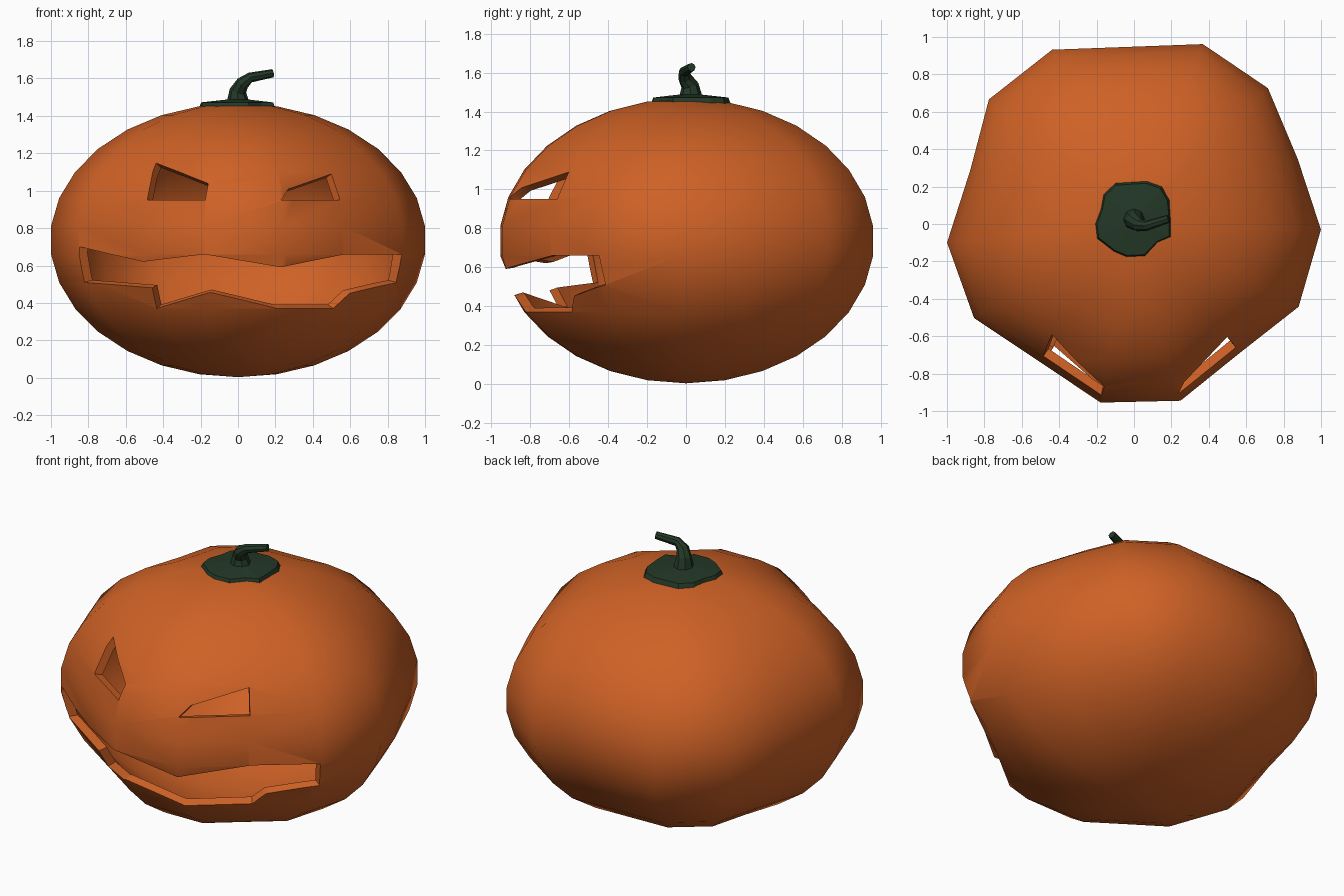
import bpy, bmesh, math
from mathutils import Vector

if "Cube" in bpy.data.objects:
    bpy.data.objects.remove(bpy.data.objects["Cube"])

CZ, HZ = 0.735, 0.732


def material(name, rgb):
    m = bpy.data.materials.new(name)
    m.diffuse_color = (*rgb, 1)
    m.use_nodes = True
    m.node_tree.nodes["Principled BSDF"].inputs["Base Color"].default_value = m.diffuse_color
    return m


orange = material("pumpkin orange", (0.62, 0.12, 0.019))
green = material("dark stem green", (0.017, 0.04, 0.02))


def make(name, verts, faces, mat):
    me = bpy.data.meshes.new(name)
    me.from_pydata([tuple(v) for v in verts], [], faces)
    bm = bmesh.new()
    bm.from_mesh(me)
    bmesh.ops.recalc_face_normals(bm, faces=bm.faces)
    bm.to_mesh(me)
    bm.free()
    me.materials.append(mat)
    ob = bpy.data.objects.new(name, me)
    bpy.context.collection.objects.link(ob)
    return ob


def loft(rings, closed=False):
    """Join equal-length rings; cap both ends unless the loft is a closed loop."""
    n, k = len(rings[0]), len(rings)
    verts = [v for r in rings for v in r]
    faces = []
    for i in range(k if closed else k - 1):
        a, b = i * n, (i + 1) % k * n
        faces += [(a + j, a + (j + 1) % n, b + (j + 1) % n, b + j) for j in range(n)]
    if not closed:
        faces += [tuple(range(n)), tuple(range((k - 1) * n, k * n))]
    return verts, faces


# irregular plan outline of the pumpkin, anticlockwise from front left
outline = [(-.18, -.96), (.25, -.95), (.56, -.70), (.885, -.445), (1.005, -.03), (.88, .35),
           (.72, .73), (.37, .967), (-.44, .937), (-.78, .67), (-.88, .29),
           (-1.005, -.1), (-.86, -.505), (-.5, -.745)]

# pumpkin body: fifteen bands from pole to pole
n = len(outline)
verts, faces = [], []
for i in range(14):
    a = math.radians(-78 + 12 * i)
    verts += [(x * math.cos(a), y * math.cos(a), CZ + HZ * math.sin(a)) for x, y in outline]
    if i < 13:
        faces += [(i * n + j, i * n + (j + 1) % n, (i + 1) * n + (j + 1) % n, (i + 1) * n + j)
                  for j in range(n)]
verts += [(0, 0, CZ - HZ), (0, 0, CZ + HZ)]
for j in range(n):
    faces += [(j, (j + 1) % n, 14 * n), (13 * n + j, 13 * n + (j + 1) % n, 14 * n + 1)]
body = make("pumpkin_shell", verts, faces, orange)
sol = body.modifiers.new("wall", 'SOLIDIFY')
sol.thickness, sol.offset = 0.05, -1


def surface(x, z):
    """Point on the front of the pumpkin at x, z, relative to its centre."""
    s = math.sqrt(1 - ((z - CZ) / HZ) ** 2)
    front = outline[11:] + outline[:5]
    u = max(-1, min(1, x / s))
    for (x0, y0), (x1, y1) in zip(front, front[1:]):
        if x0 <= u <= x1:
            return Vector((x, s * (y0 + (y1 - y0) * (u - x0) / (x1 - x0)), z - CZ))


def sample(line, x):
    for (x0, z0), (x1, z1) in zip(line, line[1:]):
        if x <= x1 + 1e-9:
            t = (x - x0) / (x1 - x0)
            return z0 + (z1 - z0) * t


def carve(name, top, bottom, steps):
    """Cut an opening between two lines, with walls running towards the centre."""
    def params(line):
        return [(p[0] - line[0][0]) / (line[-1][0] - line[0][0]) for p in line]
    ts = sorted({round(t, 4) for t in params(top) + params(bottom) + [i / steps for i in range(steps + 1)]})
    ts = [t for i, t in enumerate(ts) if i == 0 or t - ts[i - 1] > 0.002]
    rings = []
    for t in ts:
        pts = []
        for line in (top, bottom):
            x = line[0][0] + t * (line[-1][0] - line[0][0])
            pts.append(surface(x, sample(line, x)))
        c = Vector((0, 0, CZ))
        rings.append([c + pts[0] * 1.15, c + pts[1] * 1.15, c + pts[1] * .84, c + pts[0] * .84])
    cutter = make(name, *loft(rings), orange)
    cutter.hide_render = True
    mod = body.modifiers.new(name, 'BOOLEAN')
    mod.operation, mod.solver, mod.object = 'DIFFERENCE', 'EXACT', cutter
    return cutter


# face openings
cutters = [
    carve("left_eye_cutter", [(-.44, 1.15), (-.16, 1.04)], [(-.485, .95), (-.175, .95)], 5),
    carve("right_eye_cutter", [(.27, 1.01), (.50, 1.09)], [(.23, .95), (.545, .95)], 5),
    carve("mouth_cutter",
          [(-.85, .70), (-.51, .62), (-.18, .66), (.23, .59), (.57, .66), (.875, .66)],
          [(-.82, .51), (-.46, .48), (-.435, .37), (-.15, .455), (.21, .37), (.51, .37),
           (.60, .45), (.845, .51)], 20)]

bpy.context.view_layer.objects.active = body
body.select_set(True)
for m in list(body.modifiers):
    bpy.ops.object.modifier_apply(modifier=m.name)
for c in cutters:
    bpy.data.objects.remove(c)
bpy.ops.object.shade_smooth_by_angle(angle=math.radians(42))
body.select_set(False)

# stem base: lobed flat cap
lobes = [(.2, .015), (.19, .13), (.15, .2), (.07, .23), (-.1, .22), (-.165, .16), (-.18, .08),
         (-.21, .0), (-.2, -.08), (-.11, -.15), (-.04, -.18), (.06, -.175), (.13, -.1), (.2, -.07)]
rings = [[(x * s, .02 + (y - .02) * s, z) for x, y in lobes]
         for s, z in ((1, 1.44), (.94, 1.472), (.3, 1.487))]
make("stem_base", *loft(rings), green)

# bent stalk: eight-sided tube along a path with shrinking radius
path = [((0, .025, 1.475), .06), ((0, .02, 1.535), .045), ((.025, -.005, 1.575), .036),
        ((.065, -.01, 1.605), .027), ((.185, .028, 1.628), .022)]
pts = [Vector(p) for p, r in path]
rings = []
for i, (p, r) in enumerate(path):
    d = (pts[min(i + 1, 4)] - pts[max(i - 1, 0)]).normalized() if i else Vector((0, 0, 1))
    u = Vector((0, 1, 0)).cross(d).normalized()
    v = d.cross(u)
    rings.append([pts[i] + r * (u * math.cos(a) + v * math.sin(a))
                  for a in (k * math.tau / 8 for k in range(8))])
make("stem_stalk", *loft(rings), green)
